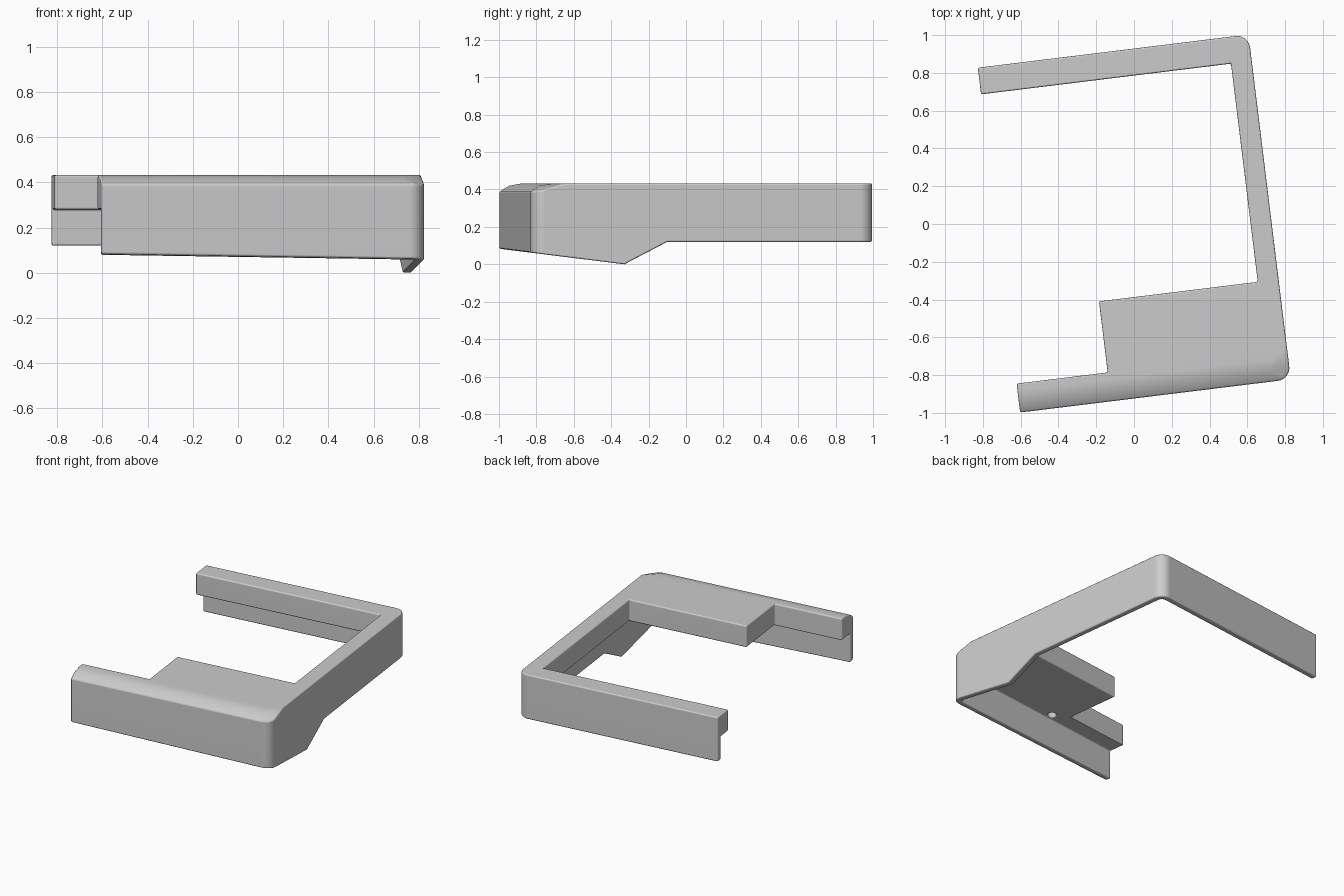
import bpy
import bmesh
import math
from mathutils import Matrix, Vector

cube = bpy.data.objects.get("Cube")
if cube:
    bpy.data.objects.remove(cube, do_unlink=True)

TURN = Matrix.Rotation(math.radians(7), 4, 'Z')
TOP, SHELF = 0.432, 0.28
LEFT, RIGHT, FRONT, BACK = -0.72, 0.724, -0.917, 0.922
WALL = 0.042

mat = bpy.data.materials.new("plain_grey")
mat.use_nodes = True
GREY = (0.6, 0.6, 0.6, 1)
mat.diffuse_color = GREY
mat.node_tree.nodes["Principled BSDF"].inputs["Base Color"].default_value = GREY


def arc(cx, cy, r, start, end, steps=8):
    """Points of a rounded corner."""
    angles = [math.radians(start + (end - start) * i / steps) for i in range(steps + 1)]
    return [(cx + r * math.cos(a), cy + r * math.sin(a)) for a in angles]


def prism(points, low, high):
    """Extrude a flat outline from low to high along z."""
    bm = bmesh.new()
    face = bm.faces.new([bm.verts.new((x, y, low)) for x, y in points])
    result = bmesh.ops.extrude_face_region(bm, geom=[face])
    moved = [v for v in result["geom"] if isinstance(v, bmesh.types.BMVert)]
    bmesh.ops.translate(bm, verts=moved, vec=(0, 0, high - low))
    bmesh.ops.recalc_face_normals(bm, faces=bm.faces)
    return bm


def add(name, bm, matrix):
    """Turn a bmesh into an object."""
    bm.transform(matrix)
    mesh = bpy.data.meshes.new(name)
    bm.to_mesh(mesh)
    bm.free()
    mesh.materials.append(mat)
    obj = bpy.data.objects.new(name, mesh)
    bpy.context.collection.objects.link(obj)
    return obj


def slice_off(bm, point, normal):
    """Remove everything beyond a plane and close the cut."""
    geom = bm.verts[:] + bm.edges[:] + bm.faces[:]
    bmesh.ops.bisect_plane(bm, geom=geom, dist=1e-5, plane_co=point,
                           plane_no=normal, clear_outer=True)
    bmesh.ops.holes_fill(bm, edges=[e for e in bm.edges if e.is_boundary])
    bmesh.ops.recalc_face_normals(bm, faces=bm.faces)


# Frame outline: two arms, a side rail and the wide ledge behind the front arm
R = 0.07
outline = [(LEFT, BACK)]
outline += arc(RIGHT - R, BACK - R, R, 90, 0)
outline += arc(RIGHT - R, FRONT + R, R, 0, -90)
outline += [(LEFT, FRONT), (LEFT, -0.763), (-0.234, -0.763), (-0.234, -0.384),
            (0.613, -0.384), (0.613, 0.78), (LEFT, 0.78)]
body = prism(outline, -0.1, TOP)

# Sloped front top edge and the cut front corner
slope = [(FRONT, 0.39), (-0.865, 0.42), (-0.80, TOP)]
for (y0, z0), (y1, z1) in zip(slope, slope[1:]):
    slice_off(body, (0, y0, z0), Vector((0, z0 - z1, y1 - y0)).normalized())
a, b, c = Vector((0.602, -0.84, TOP)), Vector((RIGHT, -0.745, TOP)), Vector((RIGHT, -0.9, 0.385))
normal = (b - a).cross(c - a).normalized()
slice_off(body, a, normal if normal.z > 0 else -normal)
frame = add("bracket_frame", body, TURN)

# Hollow under the top flange, leaving the outer skirt
r = 0.028
hollow = [(-1, BACK - WALL)]
hollow += arc(RIGHT - WALL - r, BACK - WALL - r, r, 90, 0)
hollow += arc(RIGHT - WALL - r, FRONT + WALL + r, r, 0, -90)
hollow += [(-1, FRONT + WALL)]
cutters = [add("hollow_cutter", prism(hollow, -0.5, SHELF), TURN)]

# Lower edge of the skirt, with the dip near the front
edge = [(-1.3, 0.121), (-0.33, 0), (-0.1, 0.12), (1.3, 0.12), (1.3, -0.5), (-1.3, -0.5)]
axes = Matrix(((0, 0, 1, 0), (1, 0, 0, 0), (0, 1, 0, 0), (0, 0, 0, 1)))
cutters.append(add("lower_edge_cutter", prism(edge, -1.5, 1.5), axes))

# Small blind hole under the ledge
ring = arc(-0.128, -0.835, 0.027, 0, 360, 24)[:-1]
cutters.append(add("pin_hole_cutter", prism(ring, 0.2, 0.35), TURN))

for cutter in cutters:
    cutter.hide_render = True
    cut = frame.modifiers.new(cutter.name, 'BOOLEAN')
    cut.operation = 'DIFFERENCE'
    cut.solver = 'EXACT'
    cut.object = cutter

# Softened edges
bevel = frame.modifiers.new("soft_edges", 'BEVEL')
bevel.width = 0.009
bevel.segments = 3
bevel.limit_method = 'ANGLE'
bevel.angle_limit = math.radians(40)
bevel.use_clamp_overlap = False

# Bake the modifiers, drop the cutters and smooth the curved areas
graph = bpy.context.evaluated_depsgraph_get()
baked = bpy.data.meshes.new_from_object(frame.evaluated_get(graph))
frame.modifiers.clear()
frame.data = baked
for cutter in cutters:
    bpy.data.objects.remove(cutter, do_unlink=True)

bpy.ops.object.select_all(action='DESELECT')
frame.select_set(True)
bpy.context.view_layer.objects.active = frame
bpy.ops.object.shade_smooth_by_angle(angle=math.radians(35))
weighted = frame.modifiers.new("even_shading", 'WEIGHTED_NORMAL')
weighted.keep_sharp = True
